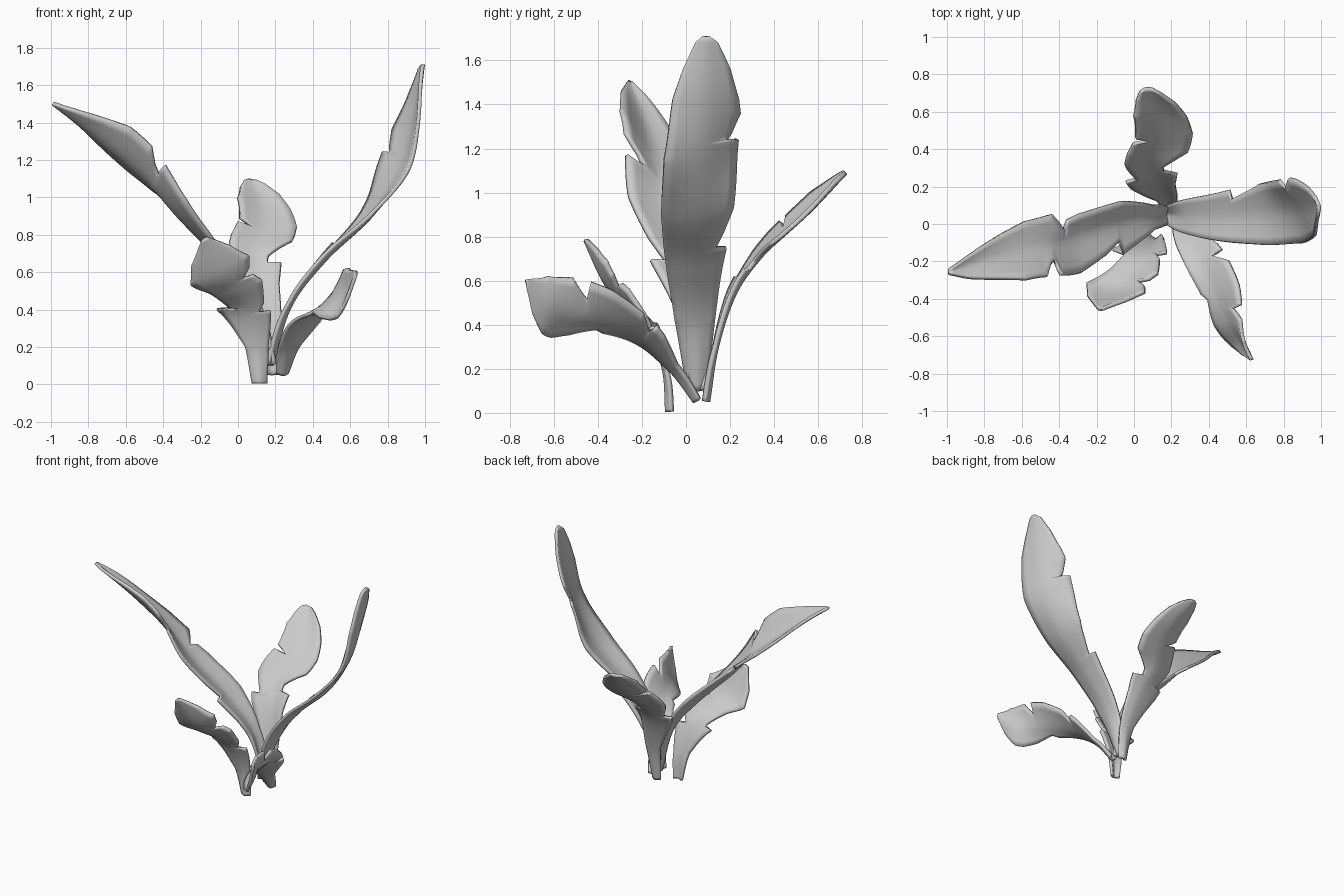
import bpy, bmesh
from mathutils import Vector

def spline(rows, t):
    """Catmull-Rom through equally spaced rows of (x, y, z)."""
    n = len(rows) - 1
    i = min(int(t), n - 1)
    f = t - i
    p1, p2 = Vector(rows[i]), Vector(rows[i + 1])
    p0 = Vector(rows[i - 1]) if i > 0 else 2 * p1 - p2
    p3 = Vector(rows[i + 2]) if i + 2 <= n else 2 * p2 - p1
    return 0.5 * (2 * p1 + (p2 - p0) * f + (2 * p0 - 5 * p1 + 4 * p2 - p3) * f * f
                  + (3 * p1 - p0 - 3 * p2 + p3) * f ** 3)

def width(outline, t):
    """Half width at t from a (t, width) margin outline."""
    for (a, wa), (b, wb) in zip(outline, outline[1:]):
        if t <= b:
            return wa + (wb - wa) * (t - a) / (b - a)
    return outline[-1][1]

def leaf(name, spine, sides, plus, minus, cup=0.18, thick=0.02, cols=4):
    """Torn leaf blade: midrib path, crosswise directions and two margins."""
    end = len(spine) - 1
    ts = sorted({round(k * end / 70, 4) for k in range(71)}
                | {p[0] for p in plus} | {p[0] for p in minus})
    bm = bmesh.new()
    grid = []
    for t in ts:
        t = min(t, end)
        mid = spline(spine, t)
        tan = spline(spine, min(t + .02, end)) - spline(spine, max(t - .02, 0))
        side = spline(sides, t).normalized()
        nor = side.cross(tan).normalized()
        if nor.z < 0:
            nor.negate()
        channel = cup + 0.5 * max(0, 1 - t)      # stalk is more gutter-shaped
        row = []
        for c in range(-cols, cols + 1):
            s = c / cols
            w = max(width(plus if s > 0 else minus, t), 0.004)
            lift = channel * w * abs(s) ** 1.4
            row.append(bm.verts.new(mid + side * s * w + nor * lift))
        grid.append(row)
    for r0, r1 in zip(grid, grid[1:]):
        for j in range(2 * cols):
            bm.faces.new((r0[j], r0[j + 1], r1[j + 1], r1[j]))
    bmesh.ops.recalc_face_normals(bm, faces=bm.faces)
    me = bpy.data.meshes.new(name)
    bm.to_mesh(me)
    bm.free()
    ob = bpy.data.objects.new(name, me)
    bpy.context.collection.objects.link(ob)
    sol = ob.modifiers.new("thickness", 'SOLIDIFY')
    sol.thickness = thick
    sol.offset = 0
    bpy.ops.object.select_all(action='DESELECT')
    ob.select_set(True)
    bpy.context.view_layer.objects.active = ob
    bpy.ops.object.shade_smooth_by_angle(angle=0.8)

# Tall leaf leaning right
leaf("right_leaf",
     [(.18, .05, .10), (.28, .04, .42), (.47, .03, .67), (.71, .05, .90),
      (.86, .075, 1.15), (.945, .08, 1.42), (.99, .09, 1.71)],
     [(0, 1, 0), (0, 1, 0), (0, 1, 0), (-.1, 1, .1), (-.42, .9, .1), (-.3, .9, 0), (-.1, 1, 0)],
     [(0, .04), (1, .09), (2.25, .15), (2.28, .1), (2.6, .135), (3, .17), (4.25, .19),
      (4.29, .13), (4.4, .15), (4.75, .19), (5, .175), (5.5, .12), (5.9, .055), (6, .015)],
     [(0, .04), (1, .09), (2, .12), (3, .16), (4, .18), (5, .14), (5.5, .095), (5.9, .045), (6, .015)])

# Tall leaf leaning left
leaf("left_leaf",
     [(.17, .05, .10), (.09, .04, .42), (-.09, .0, .66), (-.32, -.08, .90),
      (-.5, -.13, 1.11), (-.75, -.19, 1.32), (-.99, -.255, 1.5)],
     [(0, 1, 0), (0, 1, 0), (0, 1, 0), (0, .95, -.2), (0, .85, -.55), (-.15, .85, -.45), (0, 1, -.2)],
     [(0, .04), (1, .06), (2, .12), (3, .13), (3.35, .12), (3.4, .07), (3.5, .09),
      (3.9, .18), (4.4, .17), (5, .11), (5.6, .055), (6, .012)],
     [(0, .04), (1, .07), (2, .16), (2.05, .09), (2.4, .14), (3, .19), (3.65, .2),
      (3.72, .1), (3.85, .13), (4, .21), (4.5, .2), (5, .14), (5.6, .07), (6, .012)], cup=0.32)

# Back leaf
leaf("back_leaf",
     [(.18, .10, .05), (.18, .14, .3), (.14, .22, .54), (.10, .33, .70),
      (.13, .46, .83), (.13, .59, .95), (.075, .725, 1.09)],
     [(1, 0, 0), (1, 0, 0), (1, 0, 0), (1, 0, -.1), (1, 0, -.25), (1, 0, -.25), (1, 0, -.1)],
     [(0, .03), (1, .05), (2, .08), (2.6, .12), (2.65, .05), (2.9, .06), (3.2, .11),
      (3.6, .17), (4.3, .18), (5, .15), (5.5, .115), (5.85, .06), (6, .02)],
     [(0, .03), (1, .06), (2, .16), (2.3, .17), (2.35, .11), (3, .15), (3.5, .15),
      (3.9, .14), (3.95, .05), (4.1, .13), (5, .14), (5.6, .09), (5.9, .05), (6, .02)])

# Short front leaf turning left
leaf("front_left_leaf",
     [(.115, -.085, .005), (.10, -.10, .2), (.06, -.17, .39), (-.01, -.28, .51),
      (-.09, -.37, .60), (-.18, -.455, .78)],
     [(1, 0, 0), (1, 0, 0), (1, -.1, .1), (1, -.1, .35), (.9, -.12, .45), (.9, -.1, .5)],
     [(0, .035), (1, .06), (1.9, .11), (1.95, .05), (2.2, .09), (2.9, .14), (3.2, .12),
      (3.3, .06), (3.6, .13), (4, .17), (4.5, .11), (5, .015)],
     [(0, .035), (1, .06), (2, .16), (2.1, .17), (2.15, .1), (3, .13), (4, .18), (4.5, .13), (5, .015)])

# Low front leaf turning right, blade twisted upright at the end
leaf("front_right_leaf",
     [(.24, .04, .05), (.27, -.07, .2), (.35, -.2, .33), (.44, -.36, .41),
      (.51, -.52, .45), (.58, -.63, .49), (.63, -.725, .59)],
     [(1, .3, 0), (.9, .3, .1), (.85, .3, .3), (.75, .2, .6), (.5, .1, .85), (.2, .1, .95), (.1, 0, 1)],
     [(0, .03), (1, .07), (1.7, .14), (1.95, .15), (2, .08), (2.3, .16), (3, .18),
      (3.55, .18), (3.6, .09), (4, .17), (5, .13), (6, .015)],
     [(0, .03), (1, .055), (2, .08), (3, .09), (3.2, .07), (4, .12), (4.6, .14), (5, .14), (5.6, .1), (6, .015)])
